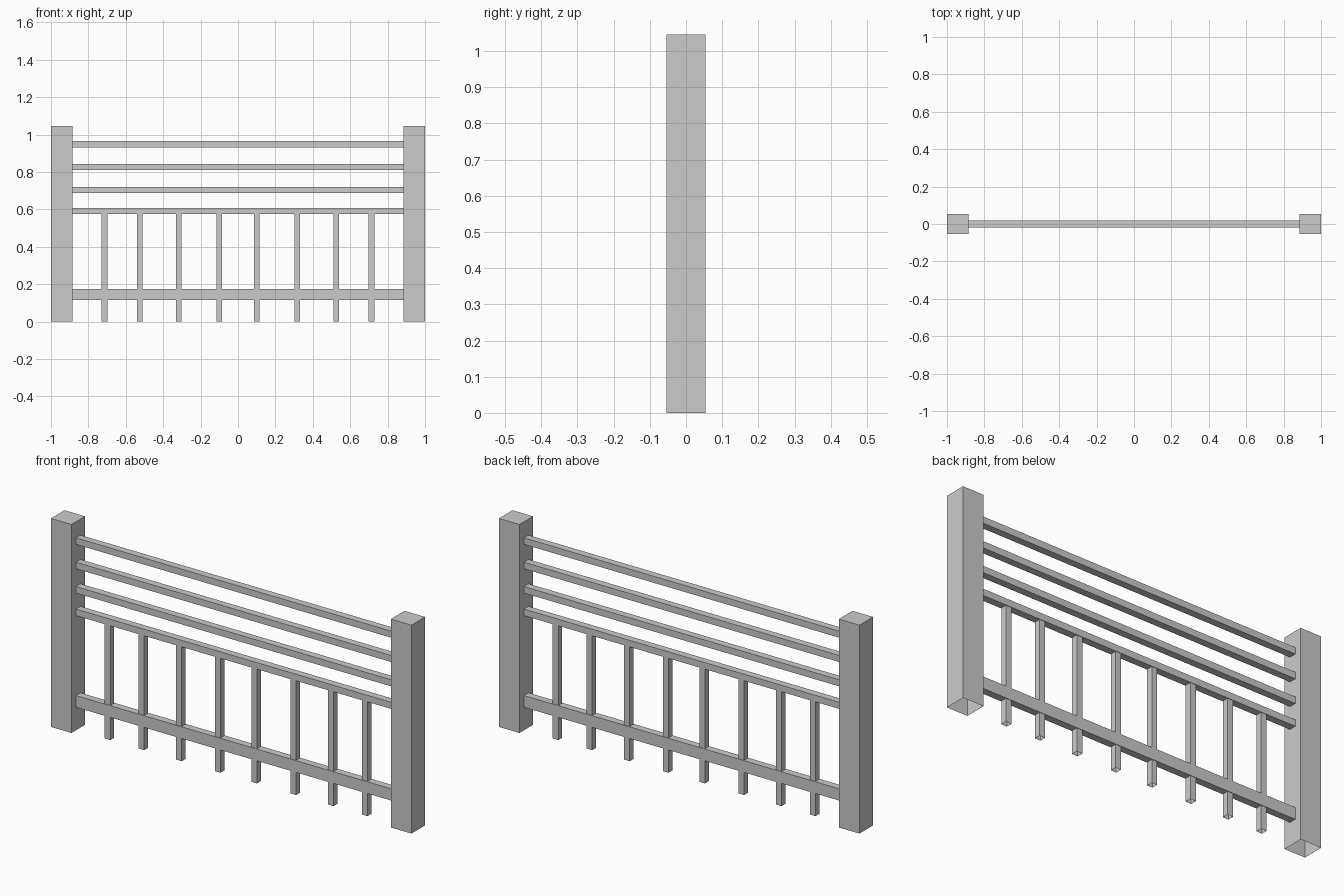
import bpy, bmesh

if "Cube" in bpy.data.objects:
    bpy.data.objects.remove(bpy.data.objects["Cube"])


def box(name, x0, x1, depth, z0, z1, open_axis):
    """Box centred on y=0; open_axis 'x' drops hidden ends, 'z' drops the underside."""
    bm = bmesh.new()
    bmesh.ops.create_cube(bm, size=1)
    for v in bm.verts:
        v.co.x = x1 if v.co.x > 0 else x0
        v.co.y *= depth
        v.co.z = z1 if v.co.z > 0 else z0
    bm.normal_update()
    if open_axis == 'x':
        drop = [f for f in bm.faces if abs(f.normal.x) > 0.5]
    else:
        drop = [f for f in bm.faces if f.normal.z < -0.5]
    bmesh.ops.delete(bm, geom=drop, context='FACES_ONLY')
    mesh = bpy.data.meshes.new(name)
    bm.to_mesh(mesh)
    bm.free()
    obj = bpy.data.objects.new(name, mesh)
    bpy.context.collection.objects.link(obj)
    return obj


INNER = 0.886

# Corner posts, open underneath
box("left_post", -1, -INNER, 0.108, 0, 1.045, 'z')
box("right_post", INNER, 1, 0.108, 0, 1.045, 'z')

# Thin upper rails
for i, z in enumerate((0.591, 0.704, 0.826, 0.948)):
    box(f"upper_rail_{i + 1}", -INNER, INNER, 0.036, z - 0.0165, z + 0.0165, 'x')

# Taller bottom rail
box("bottom_rail", -INNER, INNER, 0.036, 0.115, 0.174, 'x')

# Balusters, mirrored about the centre and running through the bottom rail
for i, (x, w) in enumerate(((0.101, 0.029), (0.317, 0.031), (0.525, 0.031), (0.713, 0.031))):
    for side, s in (("left", -1), ("right", 1)):
        box(f"{side}_baluster_{i + 1}", s * x - w / 2, s * x + w / 2, 0.031, 0, 0.576, 'z')
